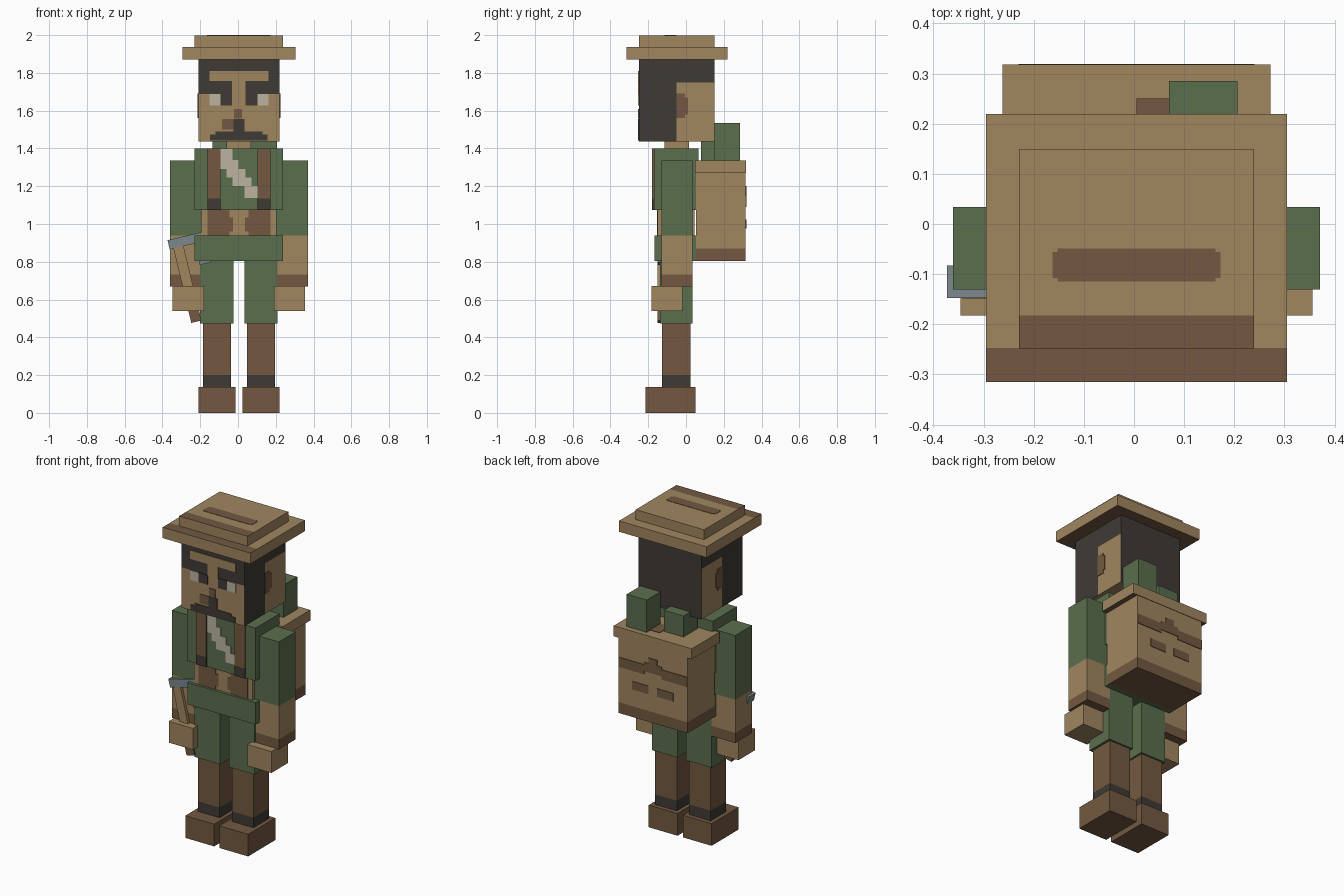
import bpy, bmesh
from math import radians
from mathutils import Matrix, Vector

if "Cube" in bpy.data.objects:
    bpy.data.objects.remove(bpy.data.objects["Cube"], do_unlink=True)

C = 0.005  # middle of the figure


def material(name, rgb):
    lin = [((v / 255 + 0.055) / 1.055) ** 2.4 for v in rgb] + [1]
    m = bpy.data.materials.new(name)
    m.use_nodes = True
    m.diffuse_color = lin
    bsdf = m.node_tree.nodes["Principled BSDF"]
    bsdf.inputs["Base Color"].default_value = lin
    bsdf.inputs["Roughness"].default_value = 0.9
    return m


tan = material("tan", (160, 134, 95))
brown = material("brown", (115, 89, 65))
green = material("green", (91, 110, 77))
dark = material("charcoal", (63, 58, 53))
cream = material("cream", (188, 180, 160))
grey = material("steel grey", (124, 135, 140))


def box(name, x, y, z, mats, cuts=(), rule=None, matrix=None):
    """Box from ranges; cuts are (axis, value); rule picks a slot per face."""
    bm = bmesh.new()
    bmesh.ops.create_cube(bm, size=1)
    ranges = [sorted(r) for r in (x, y, z)]
    for v in bm.verts:
        v.co = Vector([r[0] if c < 0 else r[1] for c, r in zip(v.co, ranges)])
    for axis, value in cuts:
        no = Vector([float(a == axis) for a in "xyz"])
        bmesh.ops.bisect_plane(bm, geom=bm.verts[:] + bm.edges[:] + bm.faces[:],
                               plane_co=no * value, plane_no=no)
    bm.normal_update()
    if rule:
        for f in bm.faces:
            f.material_index = int(rule(f.calc_center_median(), f.normal))
    if matrix:
        bm.transform(matrix)
    mesh = bpy.data.meshes.new(name)
    bm.to_mesh(mesh)
    bm.free()
    for m in mats if isinstance(mats, list) else [mats]:
        mesh.materials.append(m)
    ob = bpy.data.objects.new(name, mesh)
    bpy.context.collection.objects.link(ob)
    return ob


def front_plate(name, x, z, mat, y):
    box(name, x, (y - 0.004, y + 0.003), z, mat)


def mirrored(x, s):
    return (C + s * x[0], C + s * x[1])


# Hat
box("hat_brim", (-0.295, 0.305), (-0.315, 0.219), (1.87, 1.937), [tan, brown],
    [("y", -0.247)], lambda c, n: n.z < -0.5 or (n.z > 0.5 and c.y < -0.247))
box("hat_crown", (-0.229, 0.239), (-0.248, 0.15), (1.93, 1.998), [tan, brown],
    [("y", -0.182)], lambda c, n: n.z > 0.5 and c.y < -0.182)
for w, d in ((0.168, 0.026), (0.158, 0.033)):
    box("hat_top_stripe", (C - w, C + w), (-0.082 - d, -0.082 + d), (1.99, 2.0), brown)


# Head with hair over the top, back and front half of the sides
def hair(c, n):
    if n.y < -0.5:
        return c.z > 1.687
    if abs(n.x) > 0.5:
        return c.y < -0.05 or c.z > 1.75
    return n.y > 0.5


FACE = -0.25
box("head", (-0.21, 0.22), (FACE, 0.15), (1.438, 1.88), [tan, dark],
    [("y", -0.05), ("z", 1.75), ("z", 1.687)], hair)
front_plate("forehead_band", (C - 0.157, C + 0.157), (1.757, 1.81), tan, FACE)
front_plate("brow_gap", (C - 0.036, C + 0.036), (1.687, 1.757), tan, FACE)
front_plate("nose_tip", (-0.02, 0.022), (1.558, 1.61), brown, FACE)
front_plate("nose_shadow", (-0.085, -0.025), (1.5, 1.557), brown, FACE)
front_plate("moustache_middle", (C - 0.03, C + 0.03), (1.49, 1.557), dark, FACE)
front_plate("moustache", (C - 0.125, C + 0.125), (1.462, 1.49), dark, FACE)
front_plate("moustache_ends", (C - 0.152, C + 0.152), (1.443, 1.475), dark, FACE)
for s in (-1, 1):
    front_plate("eye_white", mirrored((0.098, 0.157), s), (1.628, 1.687), cream, FACE)
    front_plate("pupil", mirrored((0.036, 0.098), s), (1.628, 1.687), dark, FACE)
    for y, z in (((-0.05, 0.01), (1.58, 1.67)), ((-0.05, -0.005), (1.56, 1.69))):
        box("ear", mirrored((0.213, 0.219), s), y, z, brown)
box("neck", (-0.06, 0.068), (-0.115, 0.015), (1.38, 1.45), tan)

# Torso, vest and belt
box("torso", (C - 0.2, C + 0.2), (-0.15, 0.045), (0.82, 1.39), tan)
box("vest", (C - 0.234, C + 0.234), (-0.17, 0.065), (1.073, 1.4), green)
box("belt", (C - 0.234, C + 0.234), (-0.168, 0.065), (0.803, 0.938), green)
for s in (-1, 1):
    box("vest_strap", mirrored((0.098, 0.167), s), (-0.179, -0.169), (1.073, 1.4),
        [brown, dark], [("z", 1.135)], lambda c, n: c.z < 1.135)
    front_plate("belly_patch", mirrored((0.05, 0.167), s), (0.938, 1.073), brown, -0.15)
    front_plate("belly_patch_edge", mirrored((0.032, 0.05), s), (0.96, 1.035), brown, -0.15)

# Stepped sash across the chest, from the right shoulder down to the left
steps = [(-0.092, -0.03), (-0.092, 0.003), (-0.06, 0.04), (-0.03, 0.072), (0.035, 0.102)]
heights = [1.4, 1.34, 1.29, 1.245, 1.2, 1.137]
for x, top, low in zip(steps, heights, heights[1:]):
    front_plate("chest_sash", x, (low, top), cream, -0.17)

# Limbs
for s, side in ((-1, "right"), (1, "left")):
    box(side + "_arm", mirrored((0.199, 0.366), s), (-0.131, 0.034), (0.67, 1.335),
        [green, tan, brown], [("z", 0.938), ("z", 0.733)],
        lambda c, n: (c.z < 0.938) + (c.z < 0.733))
    box(side + "_hand", mirrored((0.186, 0.351), s), (-0.182, -0.018), (0.54, 0.672), tan)
    box(side + "_trouser", mirrored((0.03, 0.205), s), (-0.138, 0.034), (0.474, 0.81), green)
    box(side + "_lower_leg", mirrored((0.042, 0.19), s), (-0.127, 0.023), (0.13, 0.48),
        [brown, dark], [("z", 0.2)], lambda c, n: c.z < 0.2)
    box(side + "_boot", mirrored((0.018, 0.215), s), (-0.215, 0.05), (0, 0.137), brown)

# Backpack with lid and bed rolls
box("backpack", (C - 0.235, C + 0.235), (0.052, 0.315), (0.803, 1.29), [tan, brown],
    [("z", 0.87)], lambda c, n: c.z < 0.87)
box("backpack_lid", (C - 0.267, C + 0.267), (0.048, 0.318), (1.27, 1.335), [tan, brown],
    (), lambda c, n: n.z < -0.5)
box("tall_roll", (0.07, 0.206), (0.15, 0.285), (1.32, 1.535), green)
box("short_roll", (-0.135, 0.0), (0.08, 0.217), (1.32, 1.465), green)
box("lid_patch", (0.005, 0.07), (0.15, 0.25), (1.33, 1.338), brown)


def back_plate(name, x, z):
    box(name, mirrored(x, 1), (0.312, 0.319), z, brown)


for s in (-1, 1):
    back_plate("pack_band", (s * 0.06, s * 0.235), (1.09, 1.15))
    back_plate("pack_lower_band", (s * 0.03, s * 0.14), (0.975, 1.025))
back_plate("pack_buckle", (-0.06, 0.06), (1.11, 1.165))
back_plate("pack_buckle_top", (-0.03, 0.03), (1.165, 1.2))

# Axe held in the right hand, leaning across the arm
lean = Matrix.Translation((-0.373, 0, 0.914)) @ Matrix.Rotation(radians(-13.5), 4, "Y")
depth = (-0.148, -0.083)
box("axe_bar", (0, 0.195), depth, (-0.05, 0), grey, matrix=lean)
box("axe_blade", (0.135, 0.195), depth, (-0.167, -0.049), grey, matrix=lean)
box("axe_handle", (0.02, 0.075), (-0.15, -0.09), (-0.455, -0.049), [tan, brown],
    [("z", -0.3)], lambda c, n: c.z < -0.3, matrix=lean)
